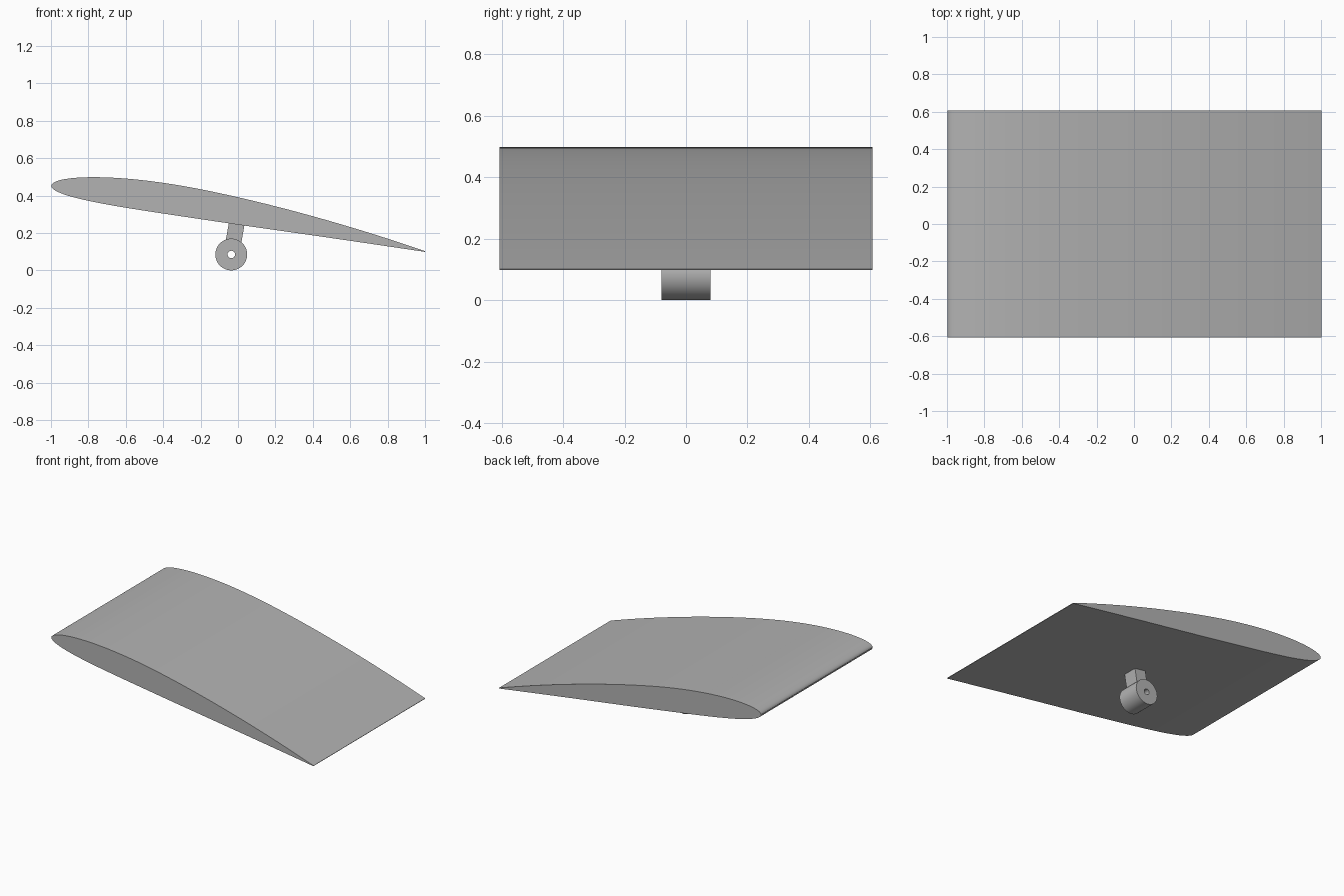
import bpy, bmesh, math
from math import cos, sin, pi

cube = bpy.data.objects.get("Cube")
if cube:
    bpy.data.objects.remove(cube, do_unlink=True)

grey = bpy.data.materials.new("plain grey")
grey.use_nodes = True
colour = (0.45, 0.45, 0.45, 1)
grey.diffuse_color = colour
grey.node_tree.nodes["Principled BSDF"].inputs["Base Color"].default_value = colour

PITCH = math.radians(-10)
CHORD = 2.03
LEADING = (-0.998, 0.453)


def finish(name, bm):
    bmesh.ops.recalc_face_normals(bm, faces=bm.faces)
    mesh = bpy.data.meshes.new(name)
    bm.to_mesh(mesh)
    bm.free()
    obj = bpy.data.objects.new(name, mesh)
    bpy.context.collection.objects.link(obj)
    mesh.materials.append(grey)
    bpy.ops.object.select_all(action='DESELECT')
    obj.select_set(True)
    bpy.context.view_layer.objects.active = obj
    bpy.ops.object.shade_smooth_by_angle(angle=math.radians(30))
    return obj


def extrude_profile(name, points, half_width):
    """Closed x-z outline stretched along y."""
    bm = bmesh.new()
    face = bm.faces.new([bm.verts.new((x, -half_width, z)) for x, z in points])
    out = bmesh.ops.extrude_face_region(bm, geom=[face])
    verts = [v for v in out["geom"] if isinstance(v, bmesh.types.BMVert)]
    bmesh.ops.translate(bm, verts=verts, vec=(0, 2 * half_width, 0))
    return finish(name, bm)


def pitched(x, z, origin):
    """Turn a point by the wing pitch and move it to an origin."""
    return (origin[0] + x * cos(PITCH) - z * sin(PITCH),
            origin[1] + x * sin(PITCH) + z * cos(PITCH))


def wing_point(t, side, thick=0.08, camber=0.02, peak=0.4):
    """Point on the upper (+1) or lower (-1) wing skin."""
    half = 5 * thick * (0.2969 * math.sqrt(t) - 0.126 * t - 0.3516 * t**2
                        + 0.2843 * t**3 - 0.1015 * t**4)
    span = peak if t < peak else 1 - peak
    base = 0 if t < peak else 1 - 2 * peak
    mean = camber / span**2 * (base + 2 * peak * t - t * t)
    lean = math.atan(2 * camber / span**2 * (peak - t))
    x = t - side * half * sin(lean)
    z = mean + side * half * cos(lean)
    return pitched(x * CHORD, z * CHORD, LEADING)


# Wing: cambered section, points packed toward the rounded nose
STEPS = 50
ts = [(1 - cos(pi * i / STEPS)) / 2 for i in range(STEPS + 1)]
upper = [wing_point(t, 1) for t in reversed(ts)]
lower = [wing_point(t, -1) for t in ts[1:]]
extrude_profile("wing", upper + lower, 0.608)

# Roller: tube with a through hole, lying along y
HUB = (-0.036, 0.085)
SEGMENTS = 64
bm = bmesh.new()
rings = []
for radius, y in ((0.085, -0.08), (0.085, 0.08), (0.02, 0.08), (0.02, -0.08)):
    angles = [2 * pi * i / SEGMENTS for i in range(SEGMENTS)]
    rings.append([bm.verts.new((HUB[0] + radius * cos(a), y, HUB[1] + radius * sin(a)))
                  for a in angles])
for a, b in zip(rings, rings[1:] + rings[:1]):
    for i in range(SEGMENTS):
        j = (i + 1) % SEGMENTS
        bm.faces.new((a[i], a[j], b[j], b[i]))
finish("roller", bm)

# Strut: square post, pitched with the wing, from roller to wing underside
strut = [pitched(x, z, HUB) for x, z in
         ((-0.042, 0.06), (0.042, 0.06), (0.042, 0.18), (-0.042, 0.18))]
extrude_profile("strut", strut, 0.05)
